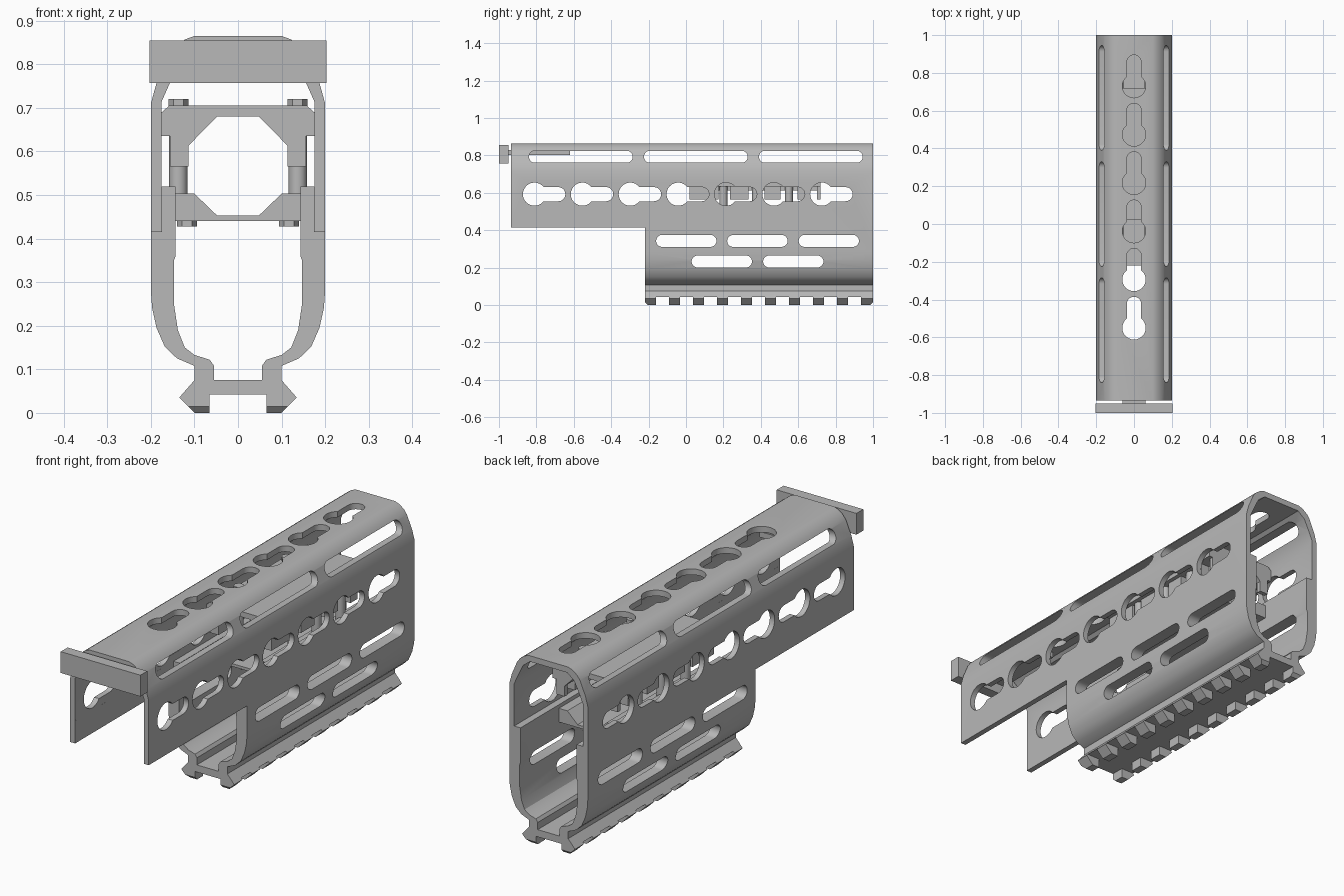
import bpy, bmesh, math

cube = bpy.data.objects.get("Cube")
if cube:
    bpy.data.objects.remove(cube)

grey = bpy.data.materials.new("plain_grey")
grey.use_nodes = True
grey.diffuse_color = (0.48, 0.48, 0.48, 1)
grey.node_tree.nodes["Principled BSDF"].inputs["Base Color"].default_value = (0.48, 0.48, 0.48, 1)


def prisms(name, outlines, axis, a, b):
    """Extrude one or more closed outlines along an axis from a to b."""
    place = {"x": lambda p, d: (d, p[0], p[1]),
             "y": lambda p, d: (p[0], d, p[1]),
             "z": lambda p, d: (p[0], p[1], d)}[axis]
    bm = bmesh.new()
    for pts in outlines:
        near = [bm.verts.new(place(p, a)) for p in pts]
        far = [bm.verts.new(place(p, b)) for p in pts]
        bm.faces.new(near)
        bm.faces.new(far[::-1])
        for i in range(len(pts)):
            j = (i + 1) % len(pts)
            bm.faces.new((near[j], near[i], far[i], far[j]))
    bmesh.ops.recalc_face_normals(bm, faces=bm.faces)
    mesh = bpy.data.meshes.new(name)
    bm.to_mesh(mesh)
    bm.free()
    mesh.materials.append(grey)
    obj = bpy.data.objects.new(name, mesh)
    bpy.context.collection.objects.link(obj)
    return obj


def mirrored(half):
    return half + [(-x, z) for x, z in reversed(half)]


def rect(x0, x1, y0, y1):
    return [(x0, y0), (x1, y0), (x1, y1), (x0, y1)]


def arc(cx, cy, r, start, end, n=10):
    angles = [math.radians(start + (end - start) * i / n) for i in range(n + 1)]
    return [(cx + r * math.cos(t), cy + r * math.sin(t)) for t in angles]


def slot(y0, y1, z, r=0.032):
    return arc(y1 - r, z, r, -90, 90) + arc(y0 + r, z, r, 90, 270)


def keyhole(y, z, big=0.062, small=0.038, length=0.165):
    # Round entry hole with a narrower slot leading toward the back
    a = math.degrees(math.asin(small / big))
    return arc(y, z, big, a, 360 - a, 20) + arc(y + length - small, z, small, -90, 90)


def cut(obj, cutter):
    cutter.hide_render = True
    mod = obj.modifiers.new("cut", "BOOLEAN")
    mod.operation = "DIFFERENCE"
    mod.solver = "EXACT"
    mod.object = cutter
    bpy.context.view_layer.objects.active = obj
    bpy.ops.object.modifier_apply(modifier=mod.name)
    bpy.data.objects.remove(cutter)


def smooth(obj, angle=30):
    bpy.ops.object.select_all(action="DESELECT")
    obj.select_set(True)
    bpy.context.view_layer.objects.active = obj
    bpy.ops.object.shade_smooth_by_angle(angle=math.radians(angle))


# Shell: outer section with the accessory rail at the bottom
FRONT, STEP, BACK = -0.935, -0.22, 1.0
outer = [(0.065, 0.042), (0.065, 0), (0.1, 0), (0.135, 0.035), (0.1, 0.075), (0.1, 0.108),
         (0.14, 0.125), (0.168, 0.152), (0.187, 0.195), (0.197, 0.24), (0.2, 0.28),
         (0.2, 0.71), (0.187, 0.757), (0.16, 0.82), (0.145, 0.84), (0.122, 0.857), (0.1, 0.865)]
inner = [(0.055, 0.075), (0.055, 0.108), (0.065, 0.122), (0.1, 0.133), (0.122, 0.15),
         (0.138, 0.19), (0.147, 0.25), (0.147, 0.35), (0.143, 0.36), (0.143, 0.52),
         (0.175, 0.52), (0.175, 0.715), (0.155, 0.76), (0.13, 0.81), (0.095, 0.838)]
shell = prisms("shell", [mirrored(outer)], "y", FRONT, BACK)
cut(shell, prisms("bore", [mirrored(inner)], "y", -1.2, 1.2))

# Step the lower body back and thin the forward walls
cut(shell, prisms("lower_front", [rect(-0.3, 0.3, -0.1, 0.415)], "y", -1.2, STEP))
cut(shell, prisms("ledge_front", [rect(-0.1749, 0.1749, 0.3, 0.6)], "y", -1.2, STEP))

# Side openings: keyholes and three rows of long slots
side = [keyhole(-0.81 + 0.256 * i, 0.593) for i in range(7)]
side += [slot(y, y + 0.555, 0.793) for y in (-0.84, -0.225, 0.39)]
side += [slot(y, y + 0.323, 0.343) for y in (-0.16, 0.22, 0.602)]
side += [slot(y, y + 0.323, 0.233) for y in (0.03, 0.412)]
cut(shell, prisms("side_holes", side, "x", -0.4, 0.4))

# Top keyholes, with the length of the hole along y
top = [[(-b, a) for a, b in keyhole(-0.55 + 0.256 * i, 0)] for i in range(6)]
cut(shell, prisms("top_holes", top, "z", 0.7, 1.0))

# Rail notches and chamfered rail ends
gaps = [rect(y, y + 0.068, -0.1, 0.042) for y in [-0.16 + 0.1283 * i for i in range(9)]]
cut(shell, prisms("rail_notches", gaps, "x", -0.3, 0.3))
ends = [[(s, -0.02), (s - d * 0.035, -0.02), (s + d * 0.02, 0.035), (s + d * 0.04, 0.0)]
        for s, d in ((STEP, -1), (BACK, 1))]
cut(shell, prisms("rail_ends", ends, "x", -0.3, 0.3))
smooth(shell)

# Front crossbar with its tongue under the roof
prisms("front_bar", [rect(-0.203, 0.203, 0.757, 0.855)], "y", -1.0, -0.95)
prisms("bar_tongue", [rect(-0.06, 0.06, 0.802, 0.828)], "y", -0.955, -0.62)

# Clamp: upper and lower halves around an eight-sided bore
C0, C1 = 0.02, 0.72
prisms("upper_clamp", [mirrored([(0.115, 0.612), (0.115, 0.635), (0.175, 0.635),
                                 (0.175, 0.69), (0.158, 0.705)])[:5]
                       + [(-0.158, 0.705), (-0.175, 0.69), (-0.175, 0.635), (-0.115, 0.635),
                          (-0.115, 0.612), (-0.048, 0.68), (0.048, 0.68)]], "y", C0, C1)
prisms("lower_clamp", [mirrored([(0.048, 0.453), (0.1, 0.503), (0.146, 0.503), (0.146, 0.44)])],
       "y", C0, C1)

# Clamp legs with gaps left for the bolts
for i, (y0, y1) in enumerate(((C0, 0.175), (0.235, 0.335), (0.42, 0.505), (0.595, 0.645), (0.7, C1))):
    prisms(f"clamp_legs_{i + 1}", [rect(s * 0.135 - 0.021, s * 0.135 + 0.021, 0.565, 0.637)
                                   for s in (-1, 1)], "y", y0, y1)

# Bolts, heads and nuts
centres = [(s, y) for s in (-1, 1) for y in (0.2, 0.375, 0.55)]
bolts = prisms("clamp_bolts", [arc(s * 0.137, y, 0.021, 0, 345, 23) for s, y in centres],
               "z", 0.49, 0.65)
smooth(bolts)
prisms("bolt_heads", [arc(s * 0.137, y, 0.023, 0, 300, 5) for s, y in centres], "z", 0.7, 0.72)
prisms("bolt_nuts", [arc(s * 0.117, y, 0.023, 0, 300, 5) for s, y in centres], "z", 0.428, 0.445)
